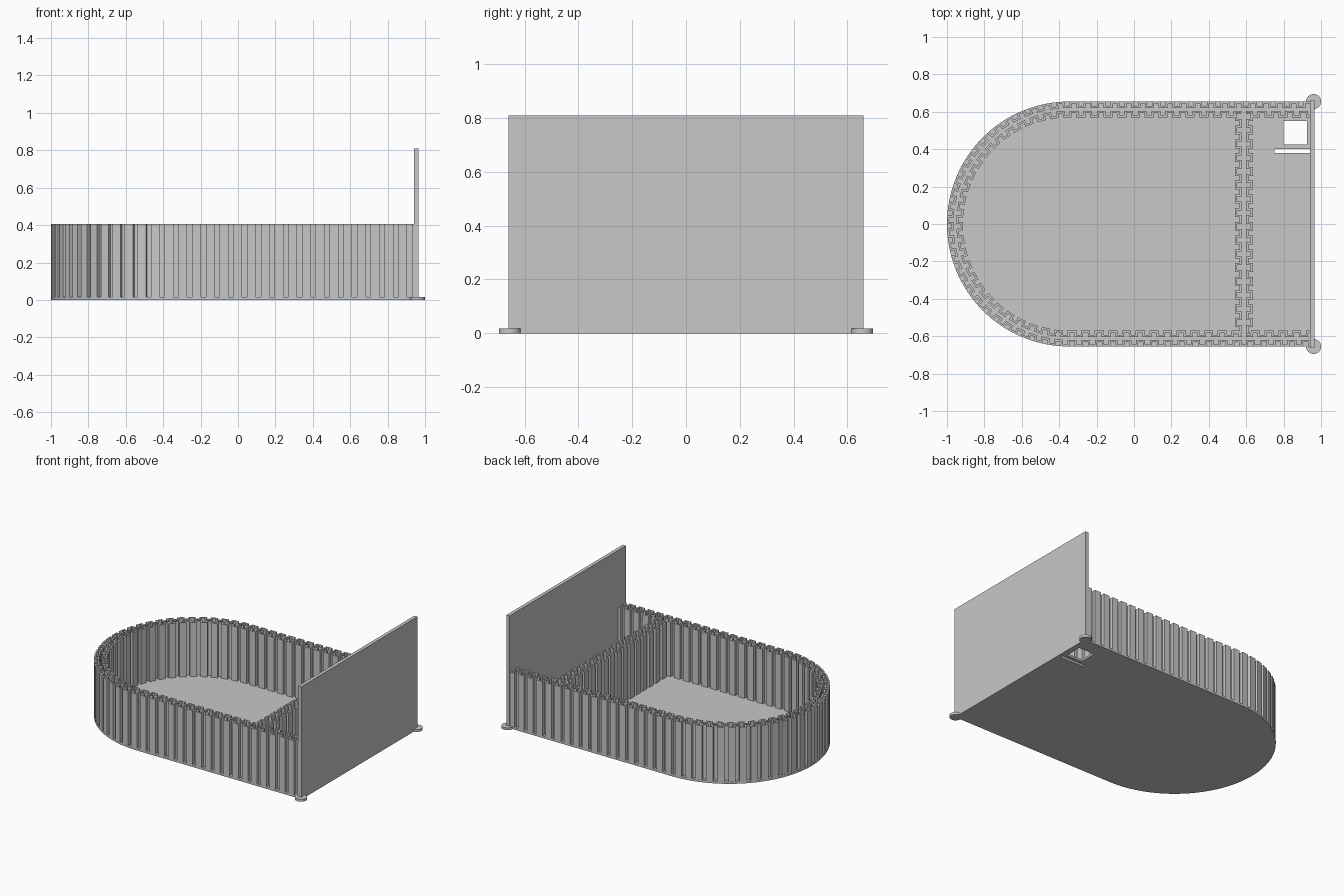
import bpy, bmesh, math

if "Cube" in bpy.data.objects:
    bpy.data.objects.remove(bpy.data.objects["Cube"])

FLOOR, TOP = 0.015, 0.405
CX, R = -0.345, 0.655          # centre and radius of the rounded end
DEPTH, THICK = 0.035, 0.0115   # pleat depth and sheet thickness

grey = bpy.data.materials.new("light_grey")
grey.diffuse_color = (0.58, 0.58, 0.58, 1)
grey.use_nodes = True
grey.node_tree.nodes["Principled BSDF"].inputs["Base Color"].default_value = grey.diffuse_color


def finish(name, bm):
    bmesh.ops.recalc_face_normals(bm, faces=bm.faces)
    me = bpy.data.meshes.new(name)
    bm.to_mesh(me)
    bm.free()
    me.materials.append(grey)
    ob = bpy.data.objects.new(name, me)
    bpy.context.collection.objects.link(ob)
    return ob


def prism(name, outline, z0, z1):
    bm = bmesh.new()
    face = bm.faces.new([bm.verts.new((x, y, z0)) for x, y in outline])
    ext = bmesh.ops.extrude_face_region(bm, geom=[face])
    for v in ext["geom"]:
        if isinstance(v, bmesh.types.BMVert):
            v.co.z = z1
    return finish(name, bm)


def box(name, x0, x1, y0, y1, z0, z1):
    return prism(name, [(x0, y0), (x1, y0), (x1, y1), (x0, y1)], z0, z1)


def pleated_wall(name, pos, s0, s1, pitch):
    """Square-wave sheet; pos(s, offset) maps path length and offset to x, y."""
    tooth, t, d = pitch * 0.65, THICK, DEPTH
    pairs = []
    for k in range(math.floor(s0 / pitch) - 1, math.ceil(s1 / pitch) + 1):
        a = k * pitch
        b = a + tooth
        pairs += [((a, 0), (a + t, -t)), ((b, 0), (b - t, -t)),
                  ((b, t - d), (b - t, -d)), ((a + pitch, t - d), (a + pitch + t, -d))]
    inside = [i for i, p in enumerate(pairs) if s0 < p[0][0] < s1]
    pairs = pairs[inside[0] - 1:inside[-1] + 2]
    bm = bmesh.new()
    rows = []
    for pair in pairs:
        (ax, ay), (bx, by) = [pos(min(max(s, s0), s1), o) for s, o in pair]
        rows.append([bm.verts.new(c) for c in ((ax, ay, FLOOR), (bx, by, FLOOR),
                                               (bx, by, TOP), (ax, ay, TOP))])
    for p, q in zip(rows, rows[1:]):
        for i in range(4):
            j = (i + 1) % 4
            bm.faces.new((p[i], p[j], q[j], q[i]))
    bm.faces.new(rows[0])
    bm.faces.new(rows[-1])
    return finish(name, bm)


def u_wall(name, r, x_end, count):
    """Two straight sides joined by the half-round end."""
    arc = math.pi * r

    def pos(s, o):
        if s < 0:
            return CX - s, -r - o
        if s > arc:
            return CX + s - arc, r + o
        a = -math.pi / 2 - s / r
        return CX + (r + o) * math.cos(a), (r + o) * math.sin(a)

    run = x_end - CX
    return pleated_wall(name, pos, -run, arc + run, arc / count)


# floor plate with rounded end
outline = [(0.95, -R)]
for i in range(65):
    a = -math.pi / 2 - math.pi * i / 64
    outline.append((CX + R * math.cos(a), R * math.sin(a)))
outline.append((0.95, R))
floor = prism("floor", outline, 0, FLOOR)

# square opening and slot in the floor
for dims in ((0.80, 0.925, 0.425, 0.55), (0.75, 0.94, 0.38, 0.402)):
    cutter = box("floor_cutter", *dims, -0.1, 0.1)
    mod = floor.modifiers.new("opening", "BOOLEAN")
    mod.object = cutter
    mod.solver = "EXACT"
    bpy.context.view_layer.objects.active = floor
    bpy.ops.object.modifier_apply(modifier=mod.name)
    bpy.data.objects.remove(cutter)

# outer wall and the main room lining
u_wall("outer_wall", R, 0.945, 28)
u_wall("room_lining", 0.605, 0.575, 26)

# divider, one sheet facing each room
pleated_wall("divider_room_side", lambda s, o: (0.575 + o, s), -0.59, 0.59, 0.0735)
pleated_wall("divider_back_side", lambda s, o: (0.60 - o, s), -0.59, 0.59, 0.0735)

# small compartment linings
for side, label in ((-1, "front"), (1, "back")):
    pleated_wall("compartment_lining_" + label,
                 lambda s, o, k=side: (s, k * (0.605 + o)), 0.60, 0.945, 0.0735)

# tall end panel
box("end_panel", 0.94, 0.965, -0.66, 0.66, 0, 0.81)

# corner discs
for side, label in ((-1, "front"), (1, "back")):
    ring = [(0.96 + 0.04 * math.cos(math.tau * i / 32),
             side * 0.655 + 0.04 * math.sin(math.tau * i / 32)) for i in range(32)]
    prism("corner_disc_" + label, ring, 0, 0.017)
